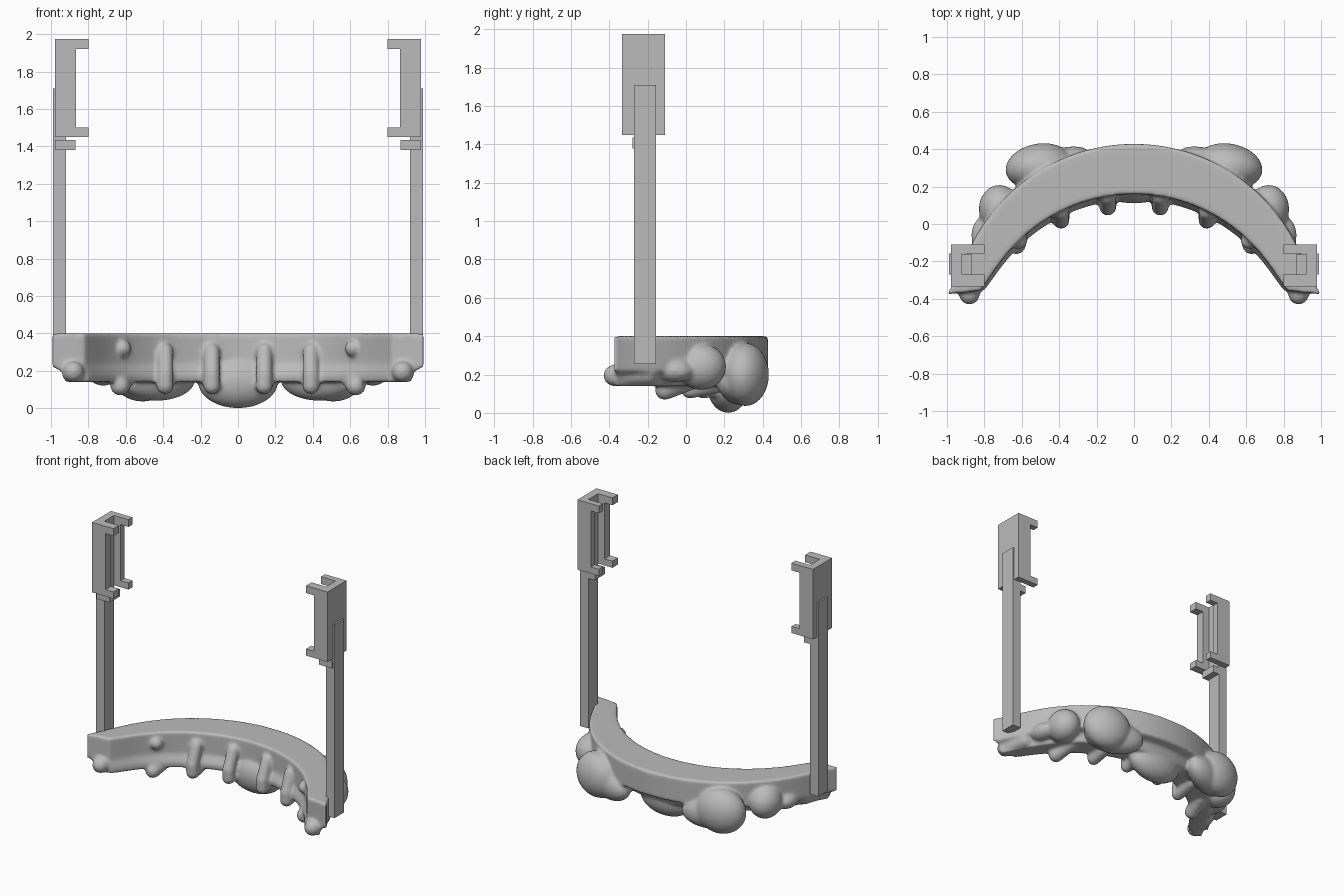
import bpy, bmesh, math
from mathutils import Vector, Matrix

cube = bpy.data.objects.get("Cube")
if cube:
    bpy.data.objects.remove(cube)

grey = bpy.data.materials.new("plain_grey")
grey.use_nodes = True
colour = (0.5, 0.5, 0.5, 1)
grey.diffuse_color = colour
grey.node_tree.nodes["Principled BSDF"].inputs["Base Color"].default_value = colour


def finish(bm, name):
    bmesh.ops.recalc_face_normals(bm, faces=bm.faces)
    mesh = bpy.data.meshes.new(name)
    bm.to_mesh(mesh)
    bm.free()
    mesh.materials.append(grey)
    obj = bpy.data.objects.new(name, mesh)
    bpy.context.scene.collection.objects.link(obj)
    return obj


def box(bm, side, x, y, z):
    size = Vector((x[1] - x[0], y[1] - y[0], z[1] - z[0]))
    mid = Vector((side * sum(x) / 2, sum(y) / 2, sum(z) / 2))
    bmesh.ops.create_cube(bm, size=1, matrix=Matrix.Translation(mid) @ Matrix.Diagonal((*size, 1)))


def blob(bm, centre, radii, turn=0):
    m = Matrix.Translation(centre) @ Matrix.Rotation(turn, 4, "Z") @ Matrix.Diagonal((*radii, 1))
    bmesh.ops.create_uvsphere(bm, u_segments=24, v_segments=16, radius=1, matrix=m)


def rod(bm, a, b, r):
    # Round-ended rod between two points
    a, b = Vector(a), Vector(b)
    m = Matrix.Translation((a + b) / 2) @ (b - a).to_track_quat("Z", "Y").to_matrix().to_4x4()
    bmesh.ops.create_cone(bm, cap_ends=True, segments=20, radius1=r, radius2=r,
                          depth=(b - a).length, matrix=m)
    for p in (a, b):
        blob(bm, p, (r, r, r))


# Curved arch: section swept between an inner and an outer arc
bm = bmesh.new()
section = [(0, 0.4), (1, 0.4), (1, 0.215), (0.74, 0.2), (0.62, 0.14),
           (-0.1, 0.14), (-0.12, 0.18), (0, 0.24)]
steps = 64
rings = []
for i in range(steps + 1):
    t = 2 * i / steps - 1
    a, b = t * 1.4, t * 1.145
    outer = Vector((0.968 * math.sin(a) + 0.045 * t ** 15, -0.54 + 0.968 * math.cos(a)))
    inner = Vector((0.88 * math.sin(b) + 0.02 * t ** 15, -0.72 + 0.88 * math.cos(b)))
    ring = []
    for f, z in section:
        p = inner.lerp(outer, f)
        ring.append(bm.verts.new((p.x, max(p.y, -0.385), z)))
    rings.append(ring)
n = len(section)
for r0, r1 in zip(rings, rings[1:]):
    for k in range(n):
        bm.faces.new((r0[k], r0[(k + 1) % n], r1[(k + 1) % n], r1[k]))
bm.faces.new(rings[0])
bm.faces.new(rings[-1])
bmesh.ops.recalc_face_normals(bm, faces=bm.faces)

# Swellings on the back and underside, fingers along the inside
blob(bm, (0, 0.22, 0.14), (0.215, 0.11, 0.14))
for s in (-1, 1):
    blob(bm, (s * 0.51, 0.31, 0.2), (0.18, 0.12, 0.165), s * -0.2)
    blob(bm, (s * 0.43, 0.29, 0.16), (0.22, 0.1, 0.12), s * -0.4)
    blob(bm, (s * 0.72, 0.08, 0.24), (0.11, 0.13, 0.12))
    blob(bm, (s * 0.8, -0.06, 0.22), (0.07, 0.1, 0.06))
    rod(bm, (s * 0.88, -0.375, 0.195), (s * 0.84, -0.2, 0.2), 0.056)
    for x, wall, tip in ((0.14, 0.14, 0.09), (0.39, 0.06, 0.02)):
        rod(bm, (s * x, wall + 0.005, 0.305), (s * x, tip, 0.18), 0.043)
        rod(bm, (s * x, tip, 0.18), (s * x, tip, 0.12), 0.045)
        rod(bm, (s * x, tip, 0.12), (s * x, tip + 0.15, 0.15), 0.046)
    rod(bm, (s * 0.615, -0.09, 0.32), (s * 0.63, -0.05, 0.31), 0.045)
    rod(bm, (s * 0.63, -0.11, 0.12), (s * 0.6, 0.02, 0.17), 0.053)
arch = finish(bm, "arch")
remesh = arch.modifiers.new("merge", "REMESH")
remesh.mode = "VOXEL"
remesh.voxel_size = 0.011
remesh.use_smooth_shade = True
soften = arch.modifiers.new("soften", "SMOOTH")
soften.factor = 0.5
soften.iterations = 8

# Upright posts and the clips at their tops
for s, label in ((-1, "right"), (1, "left")):
    bm = bmesh.new()
    box(bm, s, (0.92, 0.99), (-0.27, -0.157), (0.255, 1.45))
    box(bm, s, (0.95, 0.99), (-0.27, -0.157), (1.45, 1.71))
    finish(bm, label + "_post")

    bm = bmesh.new()
    box(bm, s, (0.87, 0.978), (-0.28, -0.16), (1.38, 1.435))
    finish(bm, label + "_stop")

    bm = bmesh.new()
    box(bm, s, (0.92, 0.978), (-0.335, -0.11), (1.45, 1.975))
    for y in ((-0.335, -0.27), (-0.157, -0.11)):
        box(bm, s, (0.866, 0.92), y, (1.45, 1.975))
        for z in ((1.45, 1.5), (1.92, 1.975)):
            box(bm, s, (0.8, 0.866), y, z)
    finish(bm, label + "_clip")
